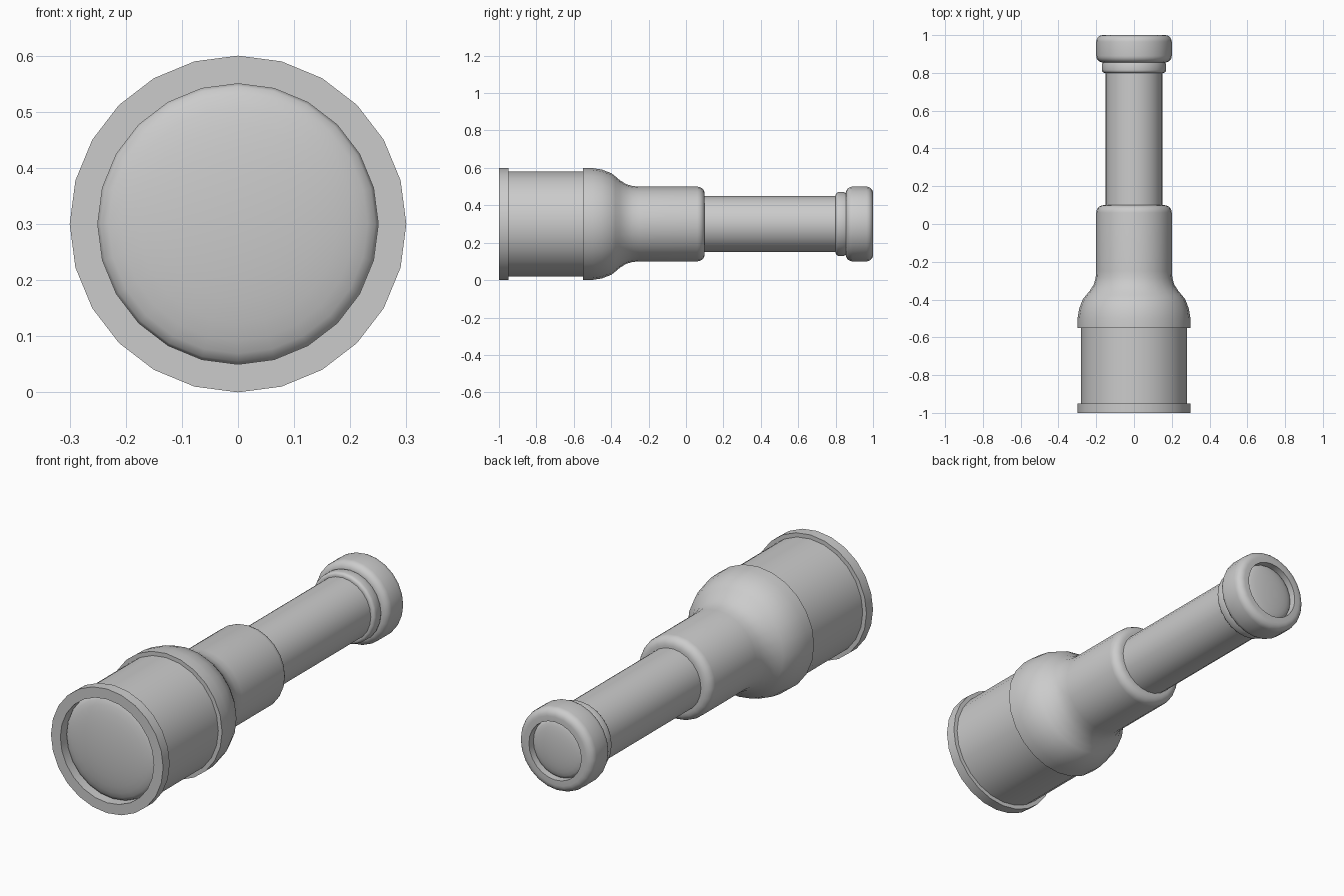
import bpy, bmesh
from math import pi, sin, cos, radians
from mathutils import Vector

SIDES = 24
AXIS_Z = 0.3

cube = bpy.data.objects.get("Cube")
if cube:
    bpy.data.objects.remove(cube, do_unlink=True)

grey = bpy.data.materials.new("plain_grey")
grey.use_nodes = True
colour = (0.6, 0.6, 0.6, 1)
grey.diffuse_color = colour
grey.node_tree.nodes["Principled BSDF"].inputs["Base Color"].default_value = colour


def arc(r, y, rr, ry, start, end, steps=5):
    """Elliptical arc of (radius, y) points, angles in degrees."""
    result = []
    for i in range(steps + 1):
        a = radians(start + (end - start) * i / steps)
        result.append((r + rr * cos(a), y + ry * sin(a)))
    return result


def turn(name, profile):
    """Revolve (radius, y) points round the long axis into a smooth part."""
    bm = bmesh.new()
    verts = [bm.verts.new((0, y, AXIS_Z + r)) for r, y in profile]
    edges = [bm.edges.new(pair) for pair in zip(verts, verts[1:])]
    bmesh.ops.spin(bm, geom=verts + edges, cent=Vector((0, 0, AXIS_Z)),
                   axis=Vector((0, 1, 0)), angle=2 * pi, steps=SIDES)
    bmesh.ops.remove_doubles(bm, verts=bm.verts, dist=0.0001)
    bmesh.ops.recalc_face_normals(bm, faces=bm.faces)
    mesh = bpy.data.meshes.new(name)
    bm.to_mesh(mesh)
    bm.free()
    mesh.materials.append(grey)
    mesh.shade_smooth()
    mesh.set_sharp_from_angle(angle=radians(32))
    obj = bpy.data.objects.new(name, mesh)
    bpy.context.collection.objects.link(obj)
    return obj


# Wide front barrel with a raised rim and a recess for the lens
turn("front_barrel", [(0, -0.93), (0.25, -0.93), (0.25, -1), (0.3, -1), (0.3, -0.95),
                      (0.28, -0.95), (0.28, -0.53), (0, -0.53)])

# Domed front lens
turn("front_lens", [(0, -0.94), (0.25, -0.94)] + arc(0, -0.95, 0.25, -0.045, 0, 90, 8))

# Shoulder narrowing into the middle sleeve with a rounded end
turn("middle_sleeve", [(0, -0.55), (0.3, -0.55), (0.299, -0.5), (0.291, -0.45),
                       (0.272, -0.4), (0.255, -0.378), (0.235, -0.355), (0.213, -0.32),
                       (0.203, -0.285), (0.2, -0.25)]
     + arc(0.16, 0.06, 0.04, 0.04, 0, 90) + [(0, 0.1)])

# Narrow sliding tube
turn("rear_tube", [(0, 0.05), (0.15, 0.05), (0.15, 0.83), (0, 0.83)])

# Small collar in front of the eyepiece
turn("eyepiece_collar", [(0, 0.8)] + arc(0.155, 0.815, 0.015, 0.015, -90, 0, 4)
     + [(0.17, 0.845), (0.165, 0.858), (0, 0.858)])

# Rounded eyepiece ring with a recess
turn("eyepiece", [(0, 0.855)] + arc(0.165, 0.89, 0.035, 0.035, -90, 0)
     + arc(0.165, 0.965, 0.035, 0.035, 0, 90)
     + [(0.14, 1), (0.14, 0.95), (0, 0.95)])

# Domed eyepiece lens
turn("eyepiece_lens", [(0, 0.955), (0.14, 0.955)] + arc(0, 0.965, 0.14, 0.025, 0, 90, 7))
